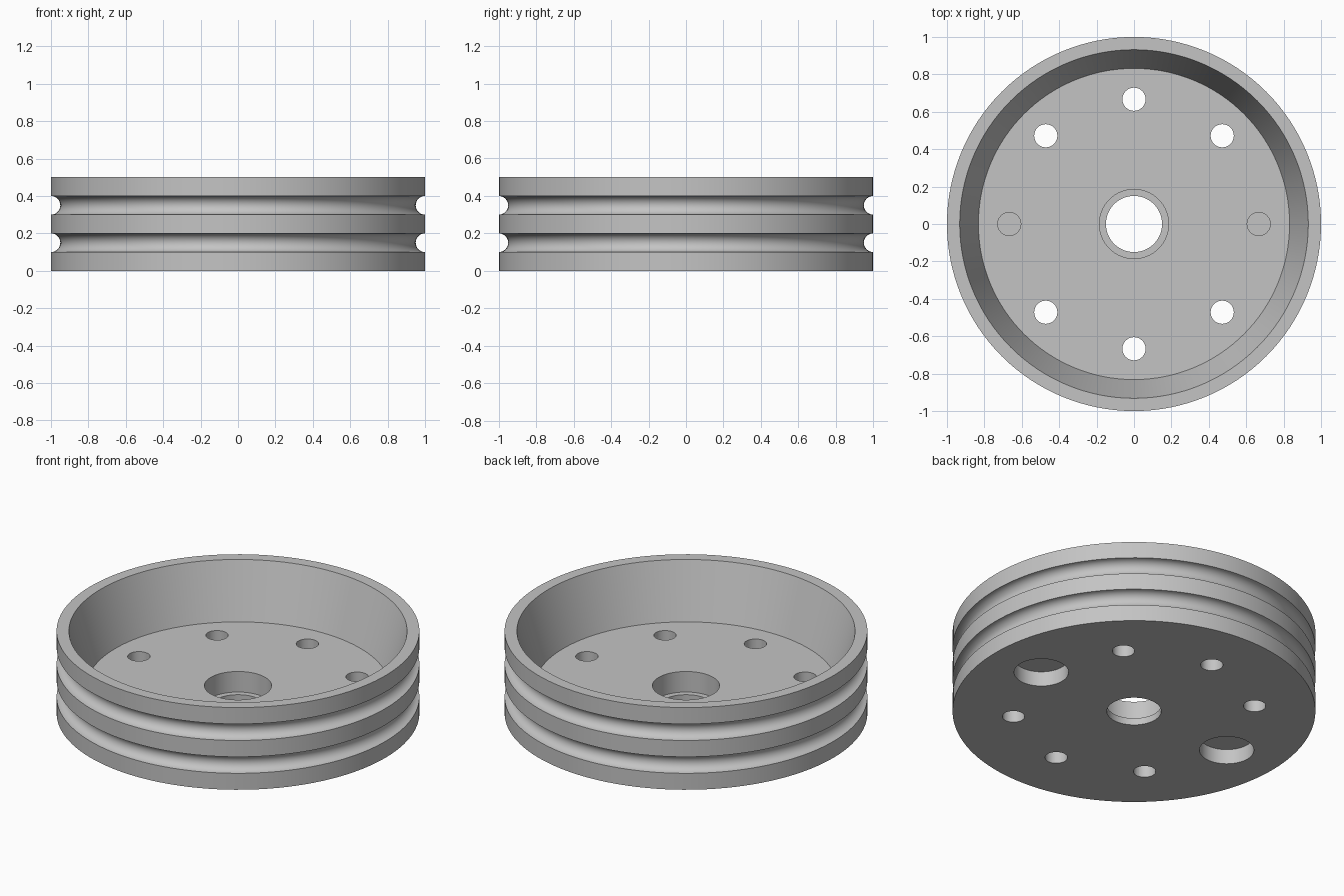
import bpy, bmesh, math
from mathutils import Matrix

if "Cube" in bpy.data.objects:
    bpy.data.objects.remove(bpy.data.objects["Cube"])

SEGMENTS = 128
FLOOR_Z = 0.167
HOLE_CIRCLE = 0.667

grey = bpy.data.materials.new("plain grey")
grey.diffuse_color = (0.55, 0.55, 0.55, 1)
grey.use_nodes = True
grey.node_tree.nodes["Principled BSDF"].inputs["Base Color"].default_value = grey.diffuse_color


def make_object(name, bm):
    mesh = bpy.data.meshes.new(name)
    bm.to_mesh(mesh)
    bm.free()
    obj = bpy.data.objects.new(name, mesh)
    bpy.context.collection.objects.link(obj)
    obj.data.materials.append(grey)
    return obj


def add_drill(bm, x, y, radius, z0, z1, sides):
    bmesh.ops.create_cone(bm, cap_ends=True, segments=sides,
                          radius1=radius, radius2=radius, depth=z1 - z0,
                          matrix=Matrix.Translation((x, y, (z0 + z1) / 2)))


def groove(z, radius=0.05, steps=12):
    # half-round belt groove cut into the rim, listed from bottom to top
    return [(1 - radius * math.sin(math.pi * i / steps),
             z - radius * math.cos(math.pi * i / steps)) for i in range(steps + 1)]


# Wheel cross-section: stepped bore, base, grooved rim, tapered dish
profile = [(0.15, 0), (1, 0)] + groove(0.15) + groove(0.35) + [
    (1, 0.5), (0.932, 0.5), (0.832, FLOOR_Z),
    (0.185, FLOOR_Z), (0.185, 0.042), (0.15, 0.042)]

bm = bmesh.new()
rings = []
for i in range(SEGMENTS):
    a = 2 * math.pi * i / SEGMENTS
    rings.append([bm.verts.new((r * math.cos(a), r * math.sin(a), z)) for r, z in profile])
n = len(profile)
for i in range(SEGMENTS):
    here, there = rings[i], rings[(i + 1) % SEGMENTS]
    for j in range(n):
        k = (j + 1) % n
        bm.faces.new((here[j], there[j], there[k], here[k]))
bmesh.ops.recalc_face_normals(bm, faces=bm.faces)
wheel = make_object("grooved_wheel", bm)

# Drills: six through holes, two blind holes with wide pockets underneath
bm = bmesh.new()
for i in range(8):
    a = i * math.pi / 4
    x, y = HOLE_CIRCLE * math.cos(a), HOLE_CIRCLE * math.sin(a)
    if i % 4 == 0:
        add_drill(bm, x, y, 0.062, FLOOR_Z - 0.06, 0.3, 32)
        add_drill(bm, x, y, 0.15, -0.1, 0.09, 64)
    else:
        add_drill(bm, x, y, 0.062, -0.1, 0.3, 32)
drills = make_object("hole_cutter", bm)
drills.hide_render = True

cut = wheel.modifiers.new("holes", 'BOOLEAN')
cut.operation = 'DIFFERENCE'
cut.solver = 'EXACT'
cut.object = drills

bpy.ops.object.select_all(action='DESELECT')
wheel.select_set(True)
bpy.context.view_layer.objects.active = wheel
bpy.ops.object.modifier_apply(modifier=cut.name)
bpy.data.objects.remove(drills, do_unlink=True)
bpy.ops.object.shade_smooth_by_angle(angle=math.radians(30))
